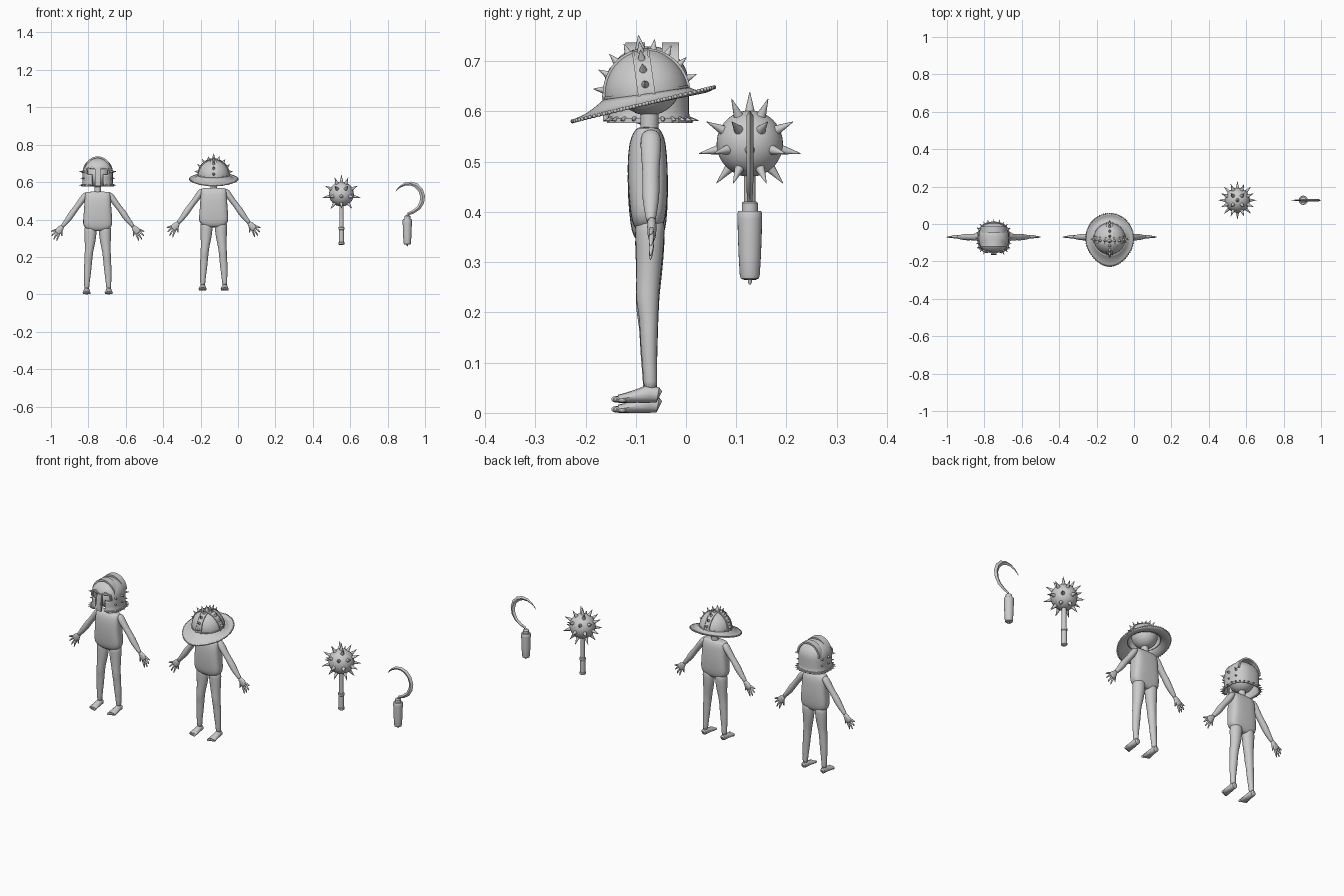
import bpy, bmesh
from math import sin, cos, pi, radians
from mathutils import Vector, Matrix

if "Cube" in bpy.data.objects:
    bpy.data.objects.remove(bpy.data.objects["Cube"])

V = Vector


def finish(bm, name, sub=0, solid=0, angle=40):
    bmesh.ops.recalc_face_normals(bm, faces=bm.faces)
    me = bpy.data.meshes.new(name)
    bm.to_mesh(me)
    bm.free()
    me.shade_smooth()
    if not sub:
        me.set_sharp_from_angle(angle=radians(angle))
    ob = bpy.data.objects.new(name, me)
    bpy.context.collection.objects.link(ob)
    if solid:
        m = ob.modifiers.new("thickness", 'SOLIDIFY')
        m.thickness, m.offset = solid, 0
    if sub:
        ob.modifiers.new("smooth", 'SUBSURF').levels = sub
        ob.modifiers["smooth"].render_levels = sub
    return ob


def sp(v, p):
    return (abs(v) ** p) * (1 if v >= 0 else -1)


def tube(bm, pts, ref=(0, 1, 0), n=12, p=1, phase=0):
    """Skin rings along a path; each point is (x, y, z, radius along ref, other radius)."""
    cs = [V(q[:3]) for q in pts]
    rings = []
    for i, q in enumerate(pts):
        t = (cs[min(i + 1, len(cs) - 1)] - cs[max(i - 1, 0)]).normalized()
        w = t.cross(V(ref)).normalized()
        u = w.cross(t).normalized()
        a = [phase + 2 * pi * k / n for k in range(n)]
        rings.append([bm.verts.new(cs[i] + u * q[3] * sp(cos(b), p) + w * q[-1] * sp(sin(b), p)) for b in a])
    for r, s in zip(rings, rings[1:]):
        for k in range(n):
            bm.faces.new((r[k], r[(k + 1) % n], s[(k + 1) % n], s[k]))
    bm.faces.new(rings[0])
    bm.faces.new(rings[-1])


def spike(bm, base, d, r, h, n=10):
    d = V(d).normalized()
    m = Matrix.Translation(V(base) + d * h / 2) @ d.to_track_quat('Z', 'Y').to_matrix().to_4x4()
    bmesh.ops.create_cone(bm, cap_ends=True, segments=n, radius1=r, radius2=r * .06, depth=h, matrix=m)


def ball(bm, c, s, n=12):
    bmesh.ops.create_uvsphere(bm, u_segments=2 * n, v_segments=n, radius=1,
                              matrix=Matrix.Translation(c) @ Matrix.Diagonal((*s, 1)))


def strip(bm, pts, half_w, half_t, ref):
    k = 1.414
    tube(bm, [(*q, half_w * k, half_t * k) for q in pts], ref, 4, 1, pi / 4)


def body(tag, cx, dz):
    off = Matrix.Translation((cx, 0, dz))

    def done(bm, name, sub=1):
        bm.transform(off)
        finish(bm, tag + name, sub)
    # torso, boxy with a tapering hip
    bm = bmesh.new()
    tube(bm, [(0, y, z, ry, rx) for z, rx, ry, y in (
        (.338, .035, .018, -.075), (.346, .055, .026, -.075), (.362, .078, .034, -.075), (.395, .079, .038, -.075),
        (.445, .074, .041, -.076), (.50, .071, .039, -.077), (.53, .069, .034, -.076),
        (.545, .066, .024, -.075), (.549, .06, .018, -.075))], n=24, p=.6)
    done(bm, "torso")
    # neck and head
    bm = bmesh.new()
    tube(bm, [(0, -.073, .535, .018), (0, -.073, .60, .018)], n=16)
    ball(bm, (0, -.075, .638), (.064, .066, .066), 16)
    done(bm, "head", 0)
    for s, side in ((-1, "left_"), (1, "right_")):
        # leg
        bm = bmesh.new()
        tube(bm, [(s * x, y, z, ry, rx) for x, y, z, ry, rx in (
            (.038, -.072, .375, .031, .033), (.038, -.072, .34, .031, .035), (.041, -.073, .28, .027, .030),
            (.046, -.076, .235, .024, .023), (.049, -.077, .205, .024, .023), (.051, -.074, .17, .019, .021),
            (.055, -.074, .12, .018, .021), (.058, -.072, .06, .0135, .014), (.059, -.070, .022, .016, .015))])
        done(bm, side + "leg")
        # foot with toes
        bm = bmesh.new()
        tube(bm, [(s * .059, y, z, rx, rz) for y, z, rx, rz in (
            (-.052, .014, .008, .010), (-.056, .016, .014, .015), (-.075, .018, .016, .018),
            (-.10, .013, .019, .013), (-.125, .009, .022, .0095), (-.135, .008, .020, .008))], (1, 0, 0))
        for k in range(5):
            ball(bm, (s * (.043 + .008 * k), -.139 + .003 * k, .007), (.0055, .010, .0065), 5)
        done(bm, side + "foot", 0)
        # arm
        bm = bmesh.new()
        tube(bm, [(s * x, -.07, z, ry, rx) for x, z, ry, rx in (
            (.058, .54, .015, .012), (.068, .528, .022, .018), (.088, .498, .021, .018), (.115, .462, .017, .015),
            (.134, .438, .018, .018), (.155, .405, .018, .017), (.182, .372, .011, .011), (.192, .36, .010, .011))])
        done(bm, side + "arm")
        # hand with spread fingers
        bm = bmesh.new()
        tube(bm, [(s * .186, -.068, .367, .009, .010), (s * .198, -.068, .352, .010, .017),
                  (s * .214, -.068, .334, .009, .021), (s * .220, -.068, .328, .006, .017)])
        for bx, bz, tx, tz in ((.223, .342, .252, .336), (.223, .334, .248, .311), (.216, .326, .236, .291),
                               (.207, .323, .219, .283), (.195, .345, .190, .308)):
            mx, mz = (bx + tx) / 2 + .003, (bz + tz) / 2
            tube(bm, [(s * (bx - .006), -.068, bz + .006, .006), (s * mx, -.069, mz, .0055),
                      (s * tx, -.071, tz, .002)], n=8)
        done(bm, side + "hand")


AX, BX = -.75, -.13
body("first_", AX, 0)
body("second_", BX, .02)

# first figure: closed helmet shell with eye openings beside a nose guard
HY, N = -.075, 64


def helm(a, z, grow=0):
    k = 1 if z < .65 else max(0, 1 - ((z - .65) / .078) ** 2.3) ** .5
    flare = .004 * max(0, (.60 - z) / .02)
    r = k * (.078 + grow) + flare
    return V((AX + r * sp(cos(a), .8), HY + r * sp(sin(a), .8), z))


bm = bmesh.new()
zs = [.580, .59, .60, .61, .62, .63, .64, .65, .66, .67, .68, .69, .70, .71, .718, .724, .727]
grid = [[bm.verts.new(helm(2 * pi * i / N, z)) for i in range(N)] for z in zs]
for r, s in zip(grid, grid[1:]):
    for i in range(N):
        f = bm.faces.new((r[i], r[(i + 1) % N], s[(i + 1) % N], s[i]))
        c = f.calc_center_median()
        dx = abs(c.x - AX)
        if c.y < HY - .03 and ((.012 < dx < .054 and .635 < c.z < .67) or (.014 < dx < .030 and c.z < .64)):
            bm.faces.remove(f)
bm.faces.new(grid[-1])
finish(bm, "helmet_shell", solid=.005)

# brow ridge, nose guard and rim
bm = bmesh.new()
strip(bm, [(AX + x, HY - .079 + abs(x) * .25, z) for x, z in (
    (-.06, .645), (-.056, .67), (-.03, .683), (0, .668), (.03, .683), (.056, .67), (.06, .645))], .005, .004, (0, 1, 0))
strip(bm, [(AX, HY - .081, .672), (AX, HY - .088, .63), (AX, HY - .086, .58)], .014, .004, (1, 0, 0))
finish(bm, "helmet_face_guard")
bm = bmesh.new()
for i in range(N):
    a = 2 * pi * (i + .5) / N
    if abs(a - 1.5 * pi) > .42:
        strip(bm, [helm(a - .05, .582, .003), helm(a + .05, .582, .003)], .005, .003, (0, 0, 1))
finish(bm, "helmet_rim")

# two arched crest bands over the top
for name, y, hw in (("front", -.101, .019), ("rear", -.031, .017)):
    bm = bmesh.new()
    strip(bm, [(AX + .066 * cos(t), y, .665 + .068 * sin(t))
               for t in [pi * k / 20 for k in range(21)]], hw, .0045, (0, 1, 0))
    finish(bm, "helmet_crest_" + name)

# helmet spikes around the rim and temples
bm = bmesh.new()
for k in range(24):
    a = 2 * pi * k / 24
    if abs(a - 1.5 * pi) > .35:
        spike(bm, helm(a, .585), (cos(a), sin(a), -.15), .0055, .020)
for a in (-.5, 0, .5, pi - .5, pi, pi + .5):
    spike(bm, helm(a, .655), (cos(a), sin(a), .1), .007, .022)
    spike(bm, helm(a, .62), (cos(a), sin(a), 0), .006, .014)
finish(bm, "helmet_spikes")

# second figure: domed hat with crossing spiked bands, tilted forward
tilt = Matrix.Translation((BX, -.078, .632)) @ Matrix.Rotation(.14, 4, 'X')
R, H = .083, .089


def done_hat(bm, name, **kw):
    bm.transform(tilt)
    finish(bm, name, **kw)


bm = bmesh.new()
ball(bm, (0, 0, 0), (R, R, H), 20)
bmesh.ops.bisect_plane(bm, geom=bm.verts[:] + bm.edges[:] + bm.faces[:], plane_co=(0, 0, 0),
                       plane_no=(0, 0, -1), clear_outer=True)
done_hat(bm, "hat_dome", solid=.004)

bands, studs = bmesh.new(), bmesh.new()
for d, ref in ((V((1, 0, 0)), (0, 1, 0)), (V((0, 1, 0)), (1, 0, 0))):
    arc = lambda t, g=0: d * cos(t) * (R + g) + V((0, 0, sin(t) * (H + g)))
    strip(bands, [arc(pi * k / 24) for k in range(25)], .016, .003, ref)
    for e in (-.015, .015):
        strip(bands, [arc(pi * k / 24, .002) + V(ref) * e for k in range(25)], .0022, .0028, ref)
    for deg in (14, 34, 54, 73, 107, 126, 146, 166):
        t = radians(deg)
        spike(studs, arc(t), arc(t), .0085, .024)
spike(studs, (0, 0, H), (0, 0, 1), .012, .032)
strip(bands, [(R * cos(2 * pi * k / 48), R * sin(2 * pi * k / 48), .004) for k in range(49)], .005, .003, (0, 0, 1))
done_hat(bands, "hat_bands")
done_hat(studs, "hat_spikes")


# wide brim, drawn to a point at the front
def brim(a, t):
    f = max(0, -sin(a)) ** 2
    ox = .128 * cos(a) * (1 - .15 * f)
    oy = sin(a) * (.134 if sin(a) > 0 else .148)
    x, y = (1 - t) * R * cos(a) + t * ox, (1 - t) * R * sin(a) + t * oy
    z = (1 - t) * (.634 + .14 * y) + t * (.616 + .24 * y) - .007 * sin(pi * t)
    return V((BX + x, y - .078, z))


bm = bmesh.new()
grid = [[bm.verts.new(brim(2 * pi * i / N, k / 6)) for i in range(N)] for k in range(7)]
for r, s in zip(grid, grid[1:]):
    for i in range(N):
        bm.faces.new((r[i], r[(i + 1) % N], s[(i + 1) % N], s[i]))
finish(bm, "hat_brim", solid=.006)
bm = bmesh.new()
for i in range(72):
    ball(bm, brim(2 * pi * i / 72, 1), (.0042,) * 3, 4)
finish(bm, "hat_brim_beads", angle=80)

# mace: spiked ball, shaft and grip
M = V((.553, .127, .536))
bm = bmesh.new()
ball(bm, M, (.066,) * 3, 24)
finish(bm, "mace_ball")
bm = bmesh.new()
for lat, n, ph in ((90, 1, 0), (60, 4, .5), (25, 8, .5), (-11, 8, 0), (-50, 6, .5)):
    for k in range(n):
        a, b = 2 * pi * (k + ph) / n, radians(lat)
        d = V((cos(a) * cos(b), sin(a) * cos(b), sin(b)))
        spike(bm, M + d * .063, d, .010, .040, 14)
finish(bm, "mace_spikes")


def turned(name, x, prof):
    bm = bmesh.new()
    tube(bm, [(x, M.y, z, r) for z, r in prof], n=24)
    finish(bm, name)


turned("mace_shaft", M.x, ((.34, .0115), (.48, .0115)))
turned("mace_grip", M.x, ((.265, .012), (.268, .016), (.278, .016), (.280, .014), (.345, .014),
                          (.347, .016), (.358, .016), (.36, .012)))

# sickle: turned handle, collar and tapering curved blade
S = .905
turned("sickle_handle", S, ((.266, .014), (.268, .018), (.275, .020), (.31, .022), (.345, .0235), (.385, .0245),
                            (.398, .0245), (.402, .022)))
turned("sickle_pommel", S, ((.256, .002), (.260, .004), (.268, .004)))
turned("sickle_collar", S, ((.40, .016), (.418, .016), (.421, .012)))
bm = bmesh.new()
ctrl = [(.905, .415, .007), (.912, .431, .008), (.937, .441, .009), (.966, .462, .011), (.983, .492, .0125),
        (.987, .525, .013), (.976, .558, .013), (.953, .582, .0125), (.925, .592, .0105), (.895, .590, .008),
        (.868, .576, .005), (.852, .562, .003), (.843, .549, .0008)]
tube(bm, [(x, M.y, z, min(.007, w * .7), w) for x, z, w in ctrl], n=4)
finish(bm, "sickle_blade", angle=35)
